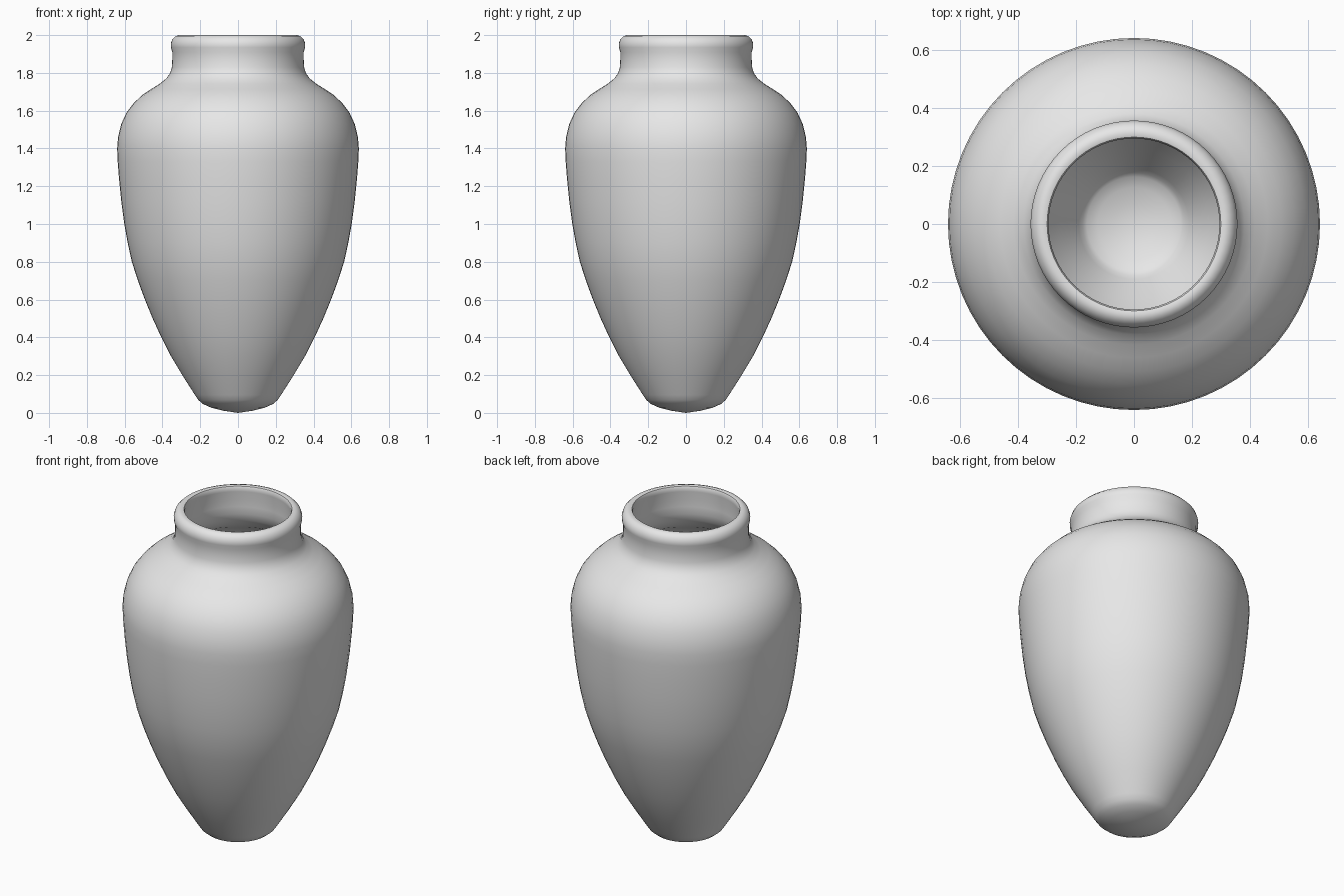
import bpy, bmesh, math
from mathutils import Vector

if "Cube" in bpy.data.objects:
    bpy.data.objects.remove(bpy.data.objects["Cube"])

SEGMENTS = 64

clay = bpy.data.materials.new("plain grey clay")
clay.diffuse_color = (0.8, 0.8, 0.8, 1)
clay.use_nodes = True
clay.node_tree.nodes["Principled BSDF"].inputs["Base Color"].default_value = clay.diffuse_color

# Outer wall (radius, height), from the rounded foot up to the neck
outer = [(0, 0), (0.08, 0.012), (0.14, 0.027), (0.185, 0.047), (0.21, 0.068),
         (0.228, 0.095), (0.295, 0.2), (0.355, 0.3), (0.406, 0.4), (0.452, 0.5),
         (0.493, 0.6), (0.53, 0.7), (0.562, 0.8), (0.584, 0.9), (0.602, 1.0),
         (0.618, 1.12), (0.63, 1.24), (0.637, 1.33), (0.64, 1.4), (0.635, 1.46),
         (0.618, 1.53), (0.59, 1.59), (0.552, 1.64), (0.508, 1.682),
         (0.46, 1.714), (0.415, 1.742), (0.38, 1.77), (0.36, 1.798),
         (0.35, 1.83), (0.348, 1.87), (0.348, 1.91)]
# Rolled lip, from the outside over to the opening
lip = [(0.355, 1.935), (0.356, 1.955), (0.348, 1.978), (0.332, 1.994),
       (0.313, 2.0), (0.299, 1.996), (0.294, 1.984), (0.295, 1.965)]


def inset(points, thickness):
    """Offset a wall profile inwards to give the vessel its hollow."""
    result = []
    for i, p in enumerate(points):
        a, b = points[max(i - 1, 0)], points[min(i + 1, len(points) - 1)]
        t = (Vector(b) - Vector(a)).normalized()
        r, z = p[0] - t.y * thickness, p[1] + t.x * thickness
        result.append((max(r, 0) if i else 0, z))
    return result


inner = [p for i, p in enumerate(inset(outer, 0.045)) if i == 0 or p[0] > 0.02]
profile = outer + lip + inner[::-1]

# Spin the profile into a closed vessel
bm = bmesh.new()
rings = []
for r, z in profile:
    if r == 0:
        rings.append([bm.verts.new((0, 0, z))] * SEGMENTS)
    else:
        angles = [2 * math.pi * k / SEGMENTS for k in range(SEGMENTS)]
        rings.append([bm.verts.new((r * math.cos(a), r * math.sin(a), z)) for a in angles])
for low, high in zip(rings, rings[1:]):
    for k in range(SEGMENTS):
        n = (k + 1) % SEGMENTS
        corners = dict.fromkeys((low[k], low[n], high[n], high[k]))
        bm.faces.new(list(corners))
bmesh.ops.recalc_face_normals(bm, faces=bm.faces)

mesh = bpy.data.meshes.new("vase")
bm.to_mesh(mesh)
bm.free()
mesh.materials.append(clay)
vase = bpy.data.objects.new("vase", mesh)
bpy.context.collection.objects.link(vase)
bpy.context.view_layer.objects.active = vase
vase.select_set(True)
bpy.ops.object.shade_smooth_by_angle(angle=math.radians(50))
